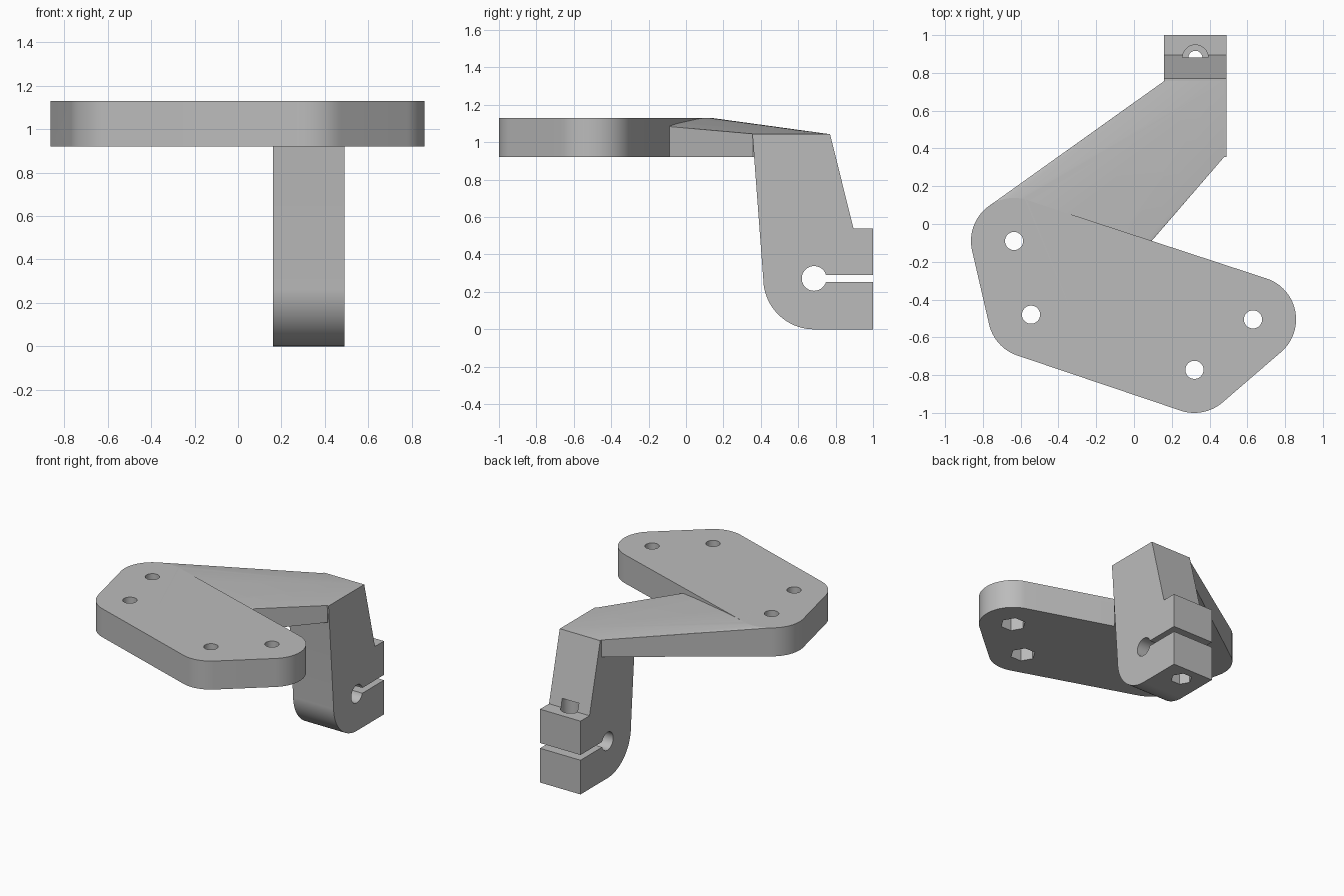
import bpy, bmesh, math
from mathutils import Vector

if "Cube" in bpy.data.objects:
    bpy.data.objects.remove(bpy.data.objects["Cube"])

grey = bpy.data.materials.new("plain grey")
grey.use_nodes = True
colour = (0.50, 0.50, 0.50, 1)
grey.diffuse_color = colour
grey.node_tree.nodes["Principled BSDF"].inputs["Base Color"].default_value = colour

PLATE_BOTTOM, PLATE_TOP, ARM_TOP = 0.92, 1.13, 1.045
LEFT, RIGHT = 0.16, 0.49
BOLTS = [(-0.635, -0.09), (-0.545, -0.48), (0.63, -0.505), (0.32, -0.772)]
CLAMP_BOLT = (0.325, 0.88)
BORE = (0.685, 0.272)


def to_object(bm, name):
    bmesh.ops.recalc_face_normals(bm, faces=bm.faces)
    mesh = bpy.data.meshes.new(name)
    bm.to_mesh(mesh)
    bm.free()
    mesh.materials.append(grey)
    ob = bpy.data.objects.new(name, mesh)
    bpy.context.collection.objects.link(ob)
    return ob


def ring(centre, radius, sides, start=0.0, sweep=math.tau):
    return [(centre[0] + radius * math.cos(start + sweep * i / sides),
             centre[1] + radius * math.sin(start + sweep * i / sides))
            for i in range(sides)]


def hull(name, points):
    bm = bmesh.new()
    for p in points:
        bm.verts.new(p)
    out = bmesh.ops.convex_hull(bm, input=bm.verts)
    loose = {g for g in out["geom_interior"] + out["geom_unused"]
             if isinstance(g, bmesh.types.BMVert)}
    bmesh.ops.delete(bm, geom=list(loose), context="VERTS")
    bmesh.ops.dissolve_limit(bm, angle_limit=0.002, verts=bm.verts, edges=bm.edges)
    return to_object(bm, name)


def prism(name, outline, low, high, along_x=False):
    """Extrude an outline along z, or a (y, z) outline along x."""
    bm = bmesh.new()
    place = (lambda p: (low, p[0], p[1])) if along_x else (lambda p: (p[0], p[1], low))
    face = bm.faces.new([bm.verts.new(place(p)) for p in outline])
    new = bmesh.ops.extrude_face_region(bm, geom=[face])["geom"]
    step = Vector((high - low, 0, 0)) if along_x else Vector((0, 0, high - low))
    bmesh.ops.translate(bm, verts=[v for v in new if isinstance(v, bmesh.types.BMVert)], vec=step)
    return to_object(bm, name)


def combine(target, other, operation):
    other.hide_render = True
    mod = target.modifiers.new(operation.lower(), "BOOLEAN")
    mod.operation, mod.object, mod.solver = operation, other, "EXACT"
    bpy.context.view_layer.objects.active = target
    bpy.ops.object.modifier_apply(modifier=mod.name)
    bpy.data.objects.remove(other)


# Mounting plate: rounded outline wrapped around the four bolt positions
corners = [ring(b, 0.228, 96) for b in BOLTS]
bracket = hull("bracket", [(x, y, z) for c in corners for x, y in c
                           for z in (PLATE_BOTTOM, PLATE_TOP)])

# Sloping arm: from the two left-hand plate corners to the top of the post
arm_points = [(x, y, z) for c in corners[:2] for x, y in c
              for z in (PLATE_BOTTOM, PLATE_TOP)]
arm_points += [(x, y, z) for x in (LEFT, RIGHT - 0.01) for y in (0.358, 0.757)
               for z in (PLATE_BOTTOM, ARM_TOP)]
arm = hull("arm", arm_points)

# Post and clamp: side profile with a rounded toe
profile = [(0.355, ARM_TOP)]
profile += ring(BORE, 0.272, 48, math.pi, math.pi / 2)
profile += [(BORE[0], 0), (1.0, 0), (1.0, 0.54), (0.895, 0.54), (0.77, ARM_TOP)]
post = prism("post", profile, LEFT, RIGHT, along_x=True)

combine(bracket, arm, "UNION")
combine(bracket, post, "UNION")

# Plate bolt holes with hexagonal nut pockets underneath
for bolt in BOLTS:
    combine(bracket, prism("hole", ring(bolt, 0.048, 72), 0.8, 1.3), "DIFFERENCE")
    combine(bracket, prism("pocket", ring(bolt, 0.085, 6), 0.8, PLATE_BOTTOM + 0.1), "DIFFERENCE")

# Clamp bore and the slot that splits the clamp
combine(bracket, prism("bore", ring(BORE, 0.066, 72), 0, 0.7, True), "DIFFERENCE")
slot = [(BORE[0], 0.252), (1.1, 0.252), (1.1, 0.291), (BORE[0], 0.291)]
combine(bracket, prism("slot", slot, 0, 0.7, True), "DIFFERENCE")

# Clamp bolt: through hole, round head recess above, nut pocket below
for outline, low, high in ((ring(CLAMP_BOLT, 0.037, 72), -0.1, 0.58),
                           (ring(CLAMP_BOLT, 0.068, 72), 0.46, 0.6),
                           (ring(CLAMP_BOLT, 0.072, 6), -0.1, 0.08)):
    combine(bracket, prism("clamp_cut", outline, low, high), "DIFFERENCE")

# Smooth curves, crisp edges
bpy.ops.object.select_all(action="DESELECT")
bracket.select_set(True)
bpy.context.view_layer.objects.active = bracket
bpy.ops.object.shade_smooth_by_angle(angle=math.radians(6))
